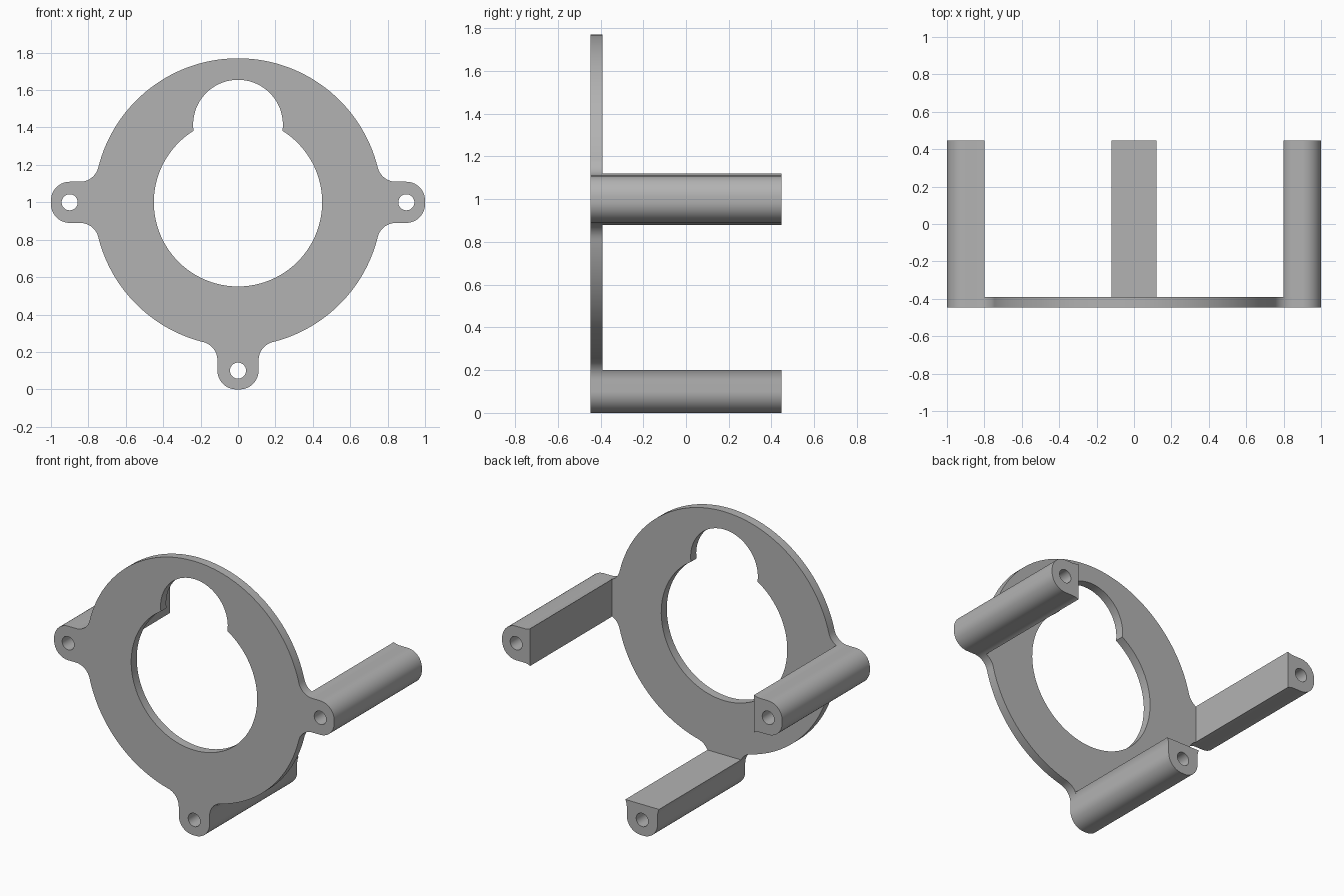
import bpy
import bmesh
from math import pi, sin, cos, acos, asin, atan2, sqrt, radians
from mathutils import Vector

cube = bpy.data.objects.get("Cube")
if cube:
    bpy.data.objects.remove(cube, do_unlink=True)

# Main dimensions
CENTRE_Z = 1.0
DISC_R, BORE_R = 0.77, 0.45
FRONT, PLATE_BACK, POST_BACK = -0.447, -0.39, 0.447
HALF_W, CORNER_R, FILLET_R = 0.11, 0.1, 0.1
HOLE_AT, HOLE_R = 0.9, 0.043
POST_INNER = 0.8
SLOT_UP, SLOT_R = 0.415, 0.24
LUG_ANGLES = (0, pi, 1.5 * pi)

# Fillet circle tangent to the disc and to the lug side
FILLET_V = HALF_W + FILLET_R
FILLET_U = sqrt((DISC_R + FILLET_R) ** 2 - FILLET_V ** 2)
LUG_HALF_ANGLE = atan2(FILLET_V, FILLET_U)

grey = bpy.data.materials.new("Plain grey")
grey.use_nodes = True
colour = (0.45, 0.45, 0.45, 1)
grey.diffuse_color = colour
grey.node_tree.nodes["Principled BSDF"].inputs["Base Color"].default_value = colour


def arc(u, v, r, start, end, steps):
    return [(u + r * cos(start + (end - start) * i / steps),
             v + r * sin(start + (end - start) * i / steps)) for i in range(steps + 1)]


def circle(u, v, r, steps):
    return arc(u, v, r, 0, 2 * pi, steps)[:-1]


def turn(points, angle):
    c, s = cos(angle), sin(angle)
    return [(u * c - v * s, u * s + v * c) for u, v in points]


def lug_profile(fillet_start):
    """Lug edge pointing along +u, from its lower side round to its upper side."""
    upper = arc(FILLET_U, FILLET_V, FILLET_R, fillet_start, 1.5 * pi, 12)
    corner = arc(HOLE_AT, HALF_W - CORNER_R, CORNER_R, pi / 2, 0, 14)
    half = upper + corner
    return [(u, -v) for u, v in half] + half[::-1]


def extrude_loops(name, loops, y0, y1):
    """Fill closed outlines (the first outer, the rest holes) and extrude along y."""
    bm = bmesh.new()
    for loop in loops:
        verts = [bm.verts.new((x, y0, z + CENTRE_Z)) for x, z in loop]
        for a, b in zip(verts, verts[1:] + verts[:1]):
            bm.edges.new((a, b))
    bmesh.ops.triangle_fill(bm, edges=bm.edges[:], use_beauty=True, normal=Vector((0, -1, 0)))
    result = bmesh.ops.extrude_face_region(bm, geom=bm.faces[:], use_keep_orig=True)
    moved = [g for g in result["geom"] if isinstance(g, bmesh.types.BMVert)]
    bmesh.ops.translate(bm, verts=moved, vec=(0, y1 - y0, 0))
    bmesh.ops.recalc_face_normals(bm, faces=bm.faces[:])
    mesh = bpy.data.meshes.new(name)
    bm.to_mesh(mesh)
    bm.free()
    mesh.materials.append(grey)
    obj = bpy.data.objects.new(name, mesh)
    bpy.context.collection.objects.link(obj)
    bpy.ops.object.select_all(action="DESELECT")
    obj.select_set(True)
    bpy.context.view_layer.objects.active = obj
    bpy.ops.object.shade_smooth_by_angle(angle=radians(30))
    return obj


# Plate outline: three lugs joined by arcs of the disc
outline = []
for a, following in zip(LUG_ANGLES, LUG_ANGLES[1:] + (2 * pi,)):
    outline += turn(lug_profile(pi + LUG_HALF_ANGLE), a)
    gap = arc(0, 0, DISC_R, a + LUG_HALF_ANGLE, following - LUG_HALF_ANGLE,
              round((following - a) * 20))
    outline += gap[1:-1]

# Keyhole: the large bore merged with a smaller circle above it
meet_z = (BORE_R ** 2 - SLOT_R ** 2 + SLOT_UP ** 2) / (2 * SLOT_UP)
bore_angle = asin(meet_z / BORE_R)
slot_angle = asin((meet_z - SLOT_UP) / SLOT_R)
keyhole = arc(0, 0, BORE_R, pi - bore_angle, 2 * pi + bore_angle, 80)
keyhole += arc(0, SLOT_UP, SLOT_R, slot_angle, pi - slot_angle, 40)[1:-1]

screw_hole = circle(HOLE_AT, 0, HOLE_R, 28)
holes = [turn(screw_hole, a) for a in LUG_ANGLES]
extrude_loops("mounting_plate", [outline, keyhole] + holes, FRONT, PLATE_BACK)

# Posts behind the lugs, with a flat inner side
post_start = 2 * pi - acos((POST_INNER - FILLET_U) / FILLET_R)
for name, a, hole in zip(("left_post", "right_post", "bottom_post"), LUG_ANGLES, holes):
    extrude_loops(name, [turn(lug_profile(post_start), a), hole], PLATE_BACK, POST_BACK)
